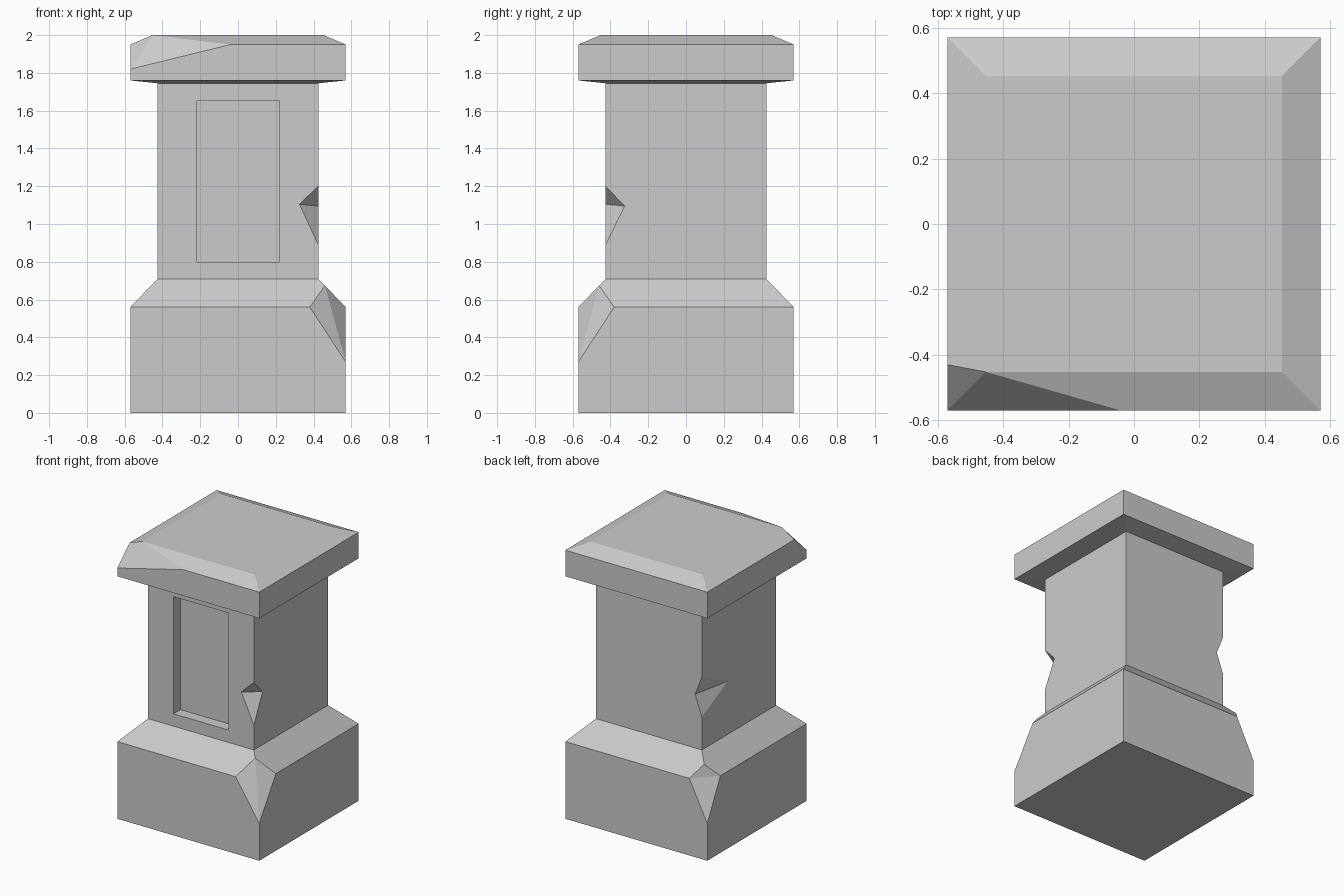
import bpy, bmesh
from mathutils import Vector

if "Cube" in bpy.data.objects:
    bpy.data.objects.remove(bpy.data.objects["Cube"])


def ring(r, z, skip=()):
    """Four corners of a square at height z, leaving out any (sx, sy) in skip."""
    return [(sx * r, sy * r, z) for sx in (-1, 1) for sy in (-1, 1)
            if (sx, sy) not in skip]


def hull(name, points):
    """Flat-faced convex solid around the points."""
    bm = bmesh.new()
    for p in points:
        bm.verts.new(p)
    res = bmesh.ops.convex_hull(bm, input=bm.verts[:])
    loose = {v for v in res["geom_interior"] + res["geom_unused"]
             if isinstance(v, bmesh.types.BMVert)}
    bmesh.ops.delete(bm, geom=list(loose), context='VERTS')
    bmesh.ops.dissolve_limit(bm, angle_limit=0.005, verts=bm.verts[:], edges=bm.edges[:])
    bmesh.ops.recalc_face_normals(bm, faces=bm.faces[:])
    mesh = bpy.data.meshes.new(name)
    bm.to_mesh(mesh)
    bm.free()
    obj = bpy.data.objects.new(name, mesh)
    bpy.context.collection.objects.link(obj)
    return obj


def cut(target, name, points):
    """Subtract a hull from target."""
    cutter = hull(name, points)
    cutter.hide_render = True
    cutter.hide_viewport = True
    cutter.display_type = 'WIRE'
    mod = target.modifiers.new(name, 'BOOLEAN')
    mod.operation = 'DIFFERENCE'
    mod.solver = 'EXACT'
    mod.object = cutter


def chip(target, name, points):
    """Notch whose fold line runs between the first two points; grown outwards about it."""
    pts = [Vector(p) for p in points]
    mid = (pts[0] + pts[1]) / 2
    cut(target, name, [mid + (p - mid) * 1.5 for p in pts])


R, S = 0.57, 0.425          # plinth / cap and shaft half widths

# Plinth with sloped shoulder, front right corner broken off
plinth = hull("plinth", ring(R, 0) + ring(R, 0.56, [(1, -1)]) + ring(S, 0.71)
              + [(0.38, -R, 0.56), (R, -0.38, 0.56), (0.46, -0.46, 0.674), (R, -R, 0.27)])
# Back left plinth corner chip
chip(plinth, "plinth_chip_cutter",
     [(-0.425, R, 0.56), (-R, 0.42, 0.56), (-0.487, 0.487, 0.646), (-R, R, 0.27), (-R, R, 0.56)])

# Shaft with sunken front panel and two chipped edges
shaft = hull("shaft", ring(S, 0.71) + ring(S, 1.745))
cut(shaft, "panel_cutter", [(x, y, z) for x in (-0.22, 0.22)
                            for y in (-0.6, -S + 0.08) for z in (0.80, 1.65)])
chip(shaft, "front_right_chip_cutter",
     [(0.325, -S, 1.105), (S, -0.325, 1.095), (S, -S, 1.20), (S, -S, 0.89)])
chip(shaft, "back_left_chip_cutter",
     [(-0.37, S, 1.10), (-S, 0.125, 1.095), (-S, S, 1.24), (-S, S, 0.95)])

# Cap with bevelled top, front left corner broken off
hull("cap", ring(S, 1.745) + ring(R, 1.76) + ring(R, 1.95, [(-1, -1)]) + ring(0.452, 2.0)
     + [(-R, -0.43, 1.95), (-0.04, -R, 1.95), (-R, -R, 1.82)])
